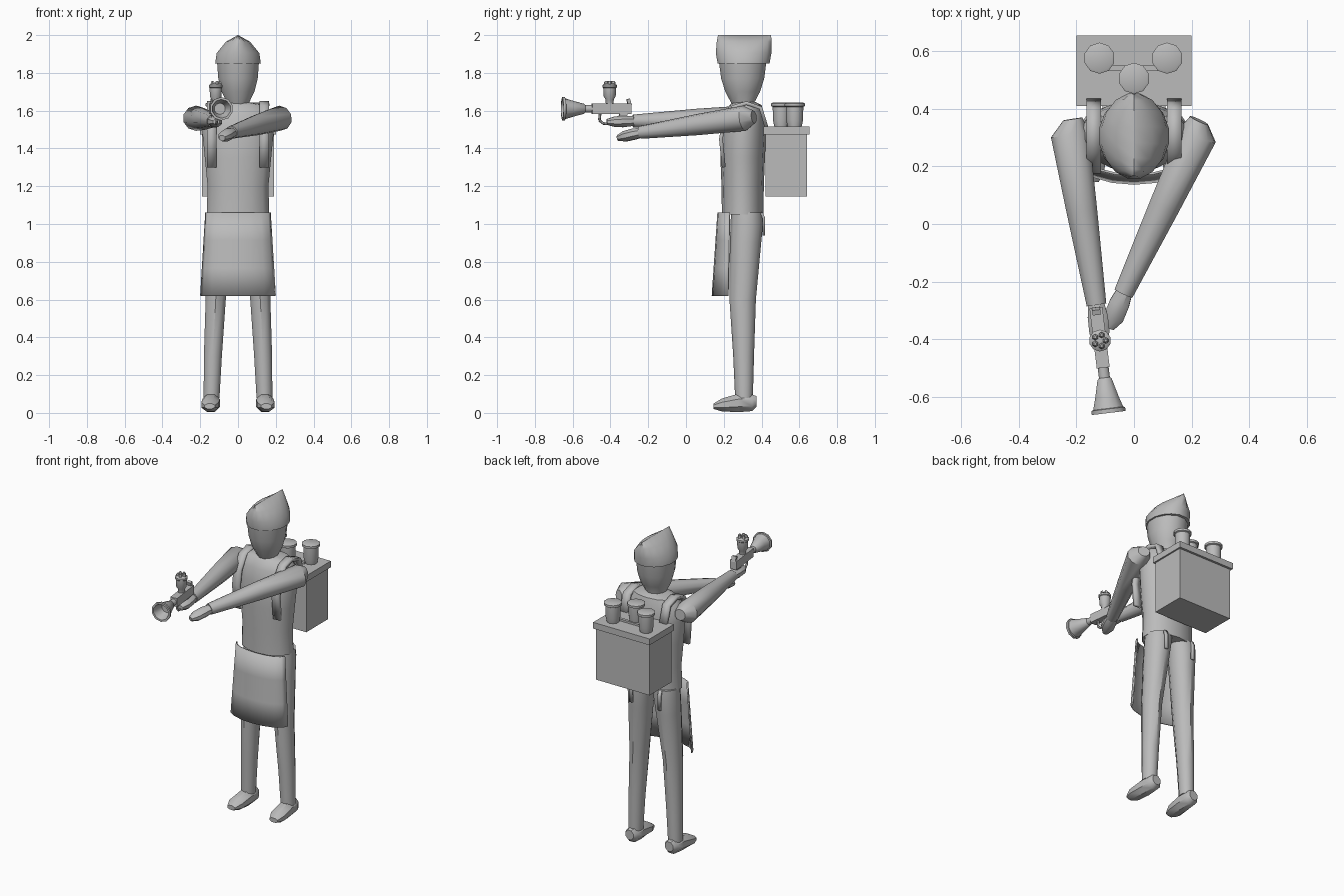
import bpy, bmesh, math
from mathutils import Vector

cube = bpy.data.objects.get("Cube")
if cube:
    bpy.data.objects.remove(cube, do_unlink=True)

grey = bpy.data.materials.new("plain grey")
grey.use_nodes = True
COLOUR = (0.5, 0.5, 0.5, 1)
grey.diffuse_color = COLOUR
grey.node_tree.nodes["Principled BSDF"].inputs["Base Color"].default_value = COLOUR


def finish(name, bm, smooth=40):
    bmesh.ops.recalc_face_normals(bm, faces=bm.faces)
    mesh = bpy.data.meshes.new(name)
    bm.to_mesh(mesh)
    bm.free()
    mesh.materials.append(grey)
    obj = bpy.data.objects.new(name, mesh)
    bpy.context.collection.objects.link(obj)
    if smooth:
        bpy.ops.object.select_all(action='DESELECT')
        obj.select_set(True)
        bpy.context.view_layer.objects.active = obj
        bpy.ops.object.shade_smooth_by_angle(angle=math.radians(smooth))
    return obj


def loft(name, rings, axis=(0, 0, 1), n=10, smooth=40):
    """Skin elliptical rings (x, y, z, half width, half depth) square to the axis."""
    d = Vector(axis).normalized()
    u = Vector((1, 0, 0)) if abs(d.z) > 0.9 else d.cross(Vector((0, 0, 1))).normalized()
    v = d.cross(u)
    bm = bmesh.new()
    loops = []
    for x, y, z, a, b in rings:
        turns = [2 * math.pi * (i + 0.5) / n for i in range(n)]
        loops.append([bm.verts.new(Vector((x, y, z)) + u * a * math.cos(t) + v * b * math.sin(t))
                      for t in turns])
    for low, high in zip(loops, loops[1:]):
        for i in range(n):
            j = (i + 1) % n
            bm.faces.new((low[i], low[j], high[j], high[i]))
    bm.faces.new(loops[0])
    bm.faces.new(loops[-1])
    bmesh.ops.remove_doubles(bm, verts=bm.verts, dist=0.0005)
    return finish(name, bm, smooth)


def box(name, centre, size, yaw=0, pitch=0):
    bm = bmesh.new()
    bmesh.ops.create_cube(bm, size=1)
    bmesh.ops.scale(bm, vec=size, verts=bm.verts)
    obj = finish(name, bm, 0)
    obj.location = centre
    obj.rotation_euler = (pitch, 0, yaw)
    return obj


def ribbon(name, x, path, width, thick):
    """Flat band following a (y, z) path."""
    bm = bmesh.new()
    rows = [[bm.verts.new((x + s * width / 2, y, z)) for s in (-1, 1)] for y, z in path]
    for a, b in zip(rows, rows[1:]):
        bm.faces.new((a[0], a[1], b[1], b[0]))
    obj = finish(name, bm)
    mod = obj.modifiers.new("thickness", 'SOLIDIFY')
    mod.thickness = thick
    mod.offset = 0
    return obj


# Torso with sloping shoulders and neck
loft("torso", [
    (0, 0.30, 1.05, 0.17, 0.11), (0, 0.30, 1.20, 0.165, 0.112),
    (0, 0.30, 1.35, 0.18, 0.118), (0, 0.305, 1.50, 0.195, 0.12),
    (0, 0.31, 1.58, 0.19, 0.105), (0, 0.315, 1.63, 0.15, 0.085),
    (0, 0.31, 1.645, 0.06, 0.06)], n=14)

# Head and folded cap
loft("head", [
    (0, 0.31, 1.60, 0.055, 0.055), (0, 0.30, 1.645, 0.062, 0.065),
    (0, 0.30, 1.70, 0.09, 0.095), (0, 0.30, 1.77, 0.108, 0.118),
    (0, 0.30, 1.86, 0.115, 0.13)], n=12)
loft("cap", [
    (0, 0.305, 1.85, 0.123, 0.14), (0, 0.305, 1.905, 0.115, 0.15),
    (0, 0.308, 1.965, 0.065, 0.148), (0, 0.31, 2.0, 0.001, 0.143)], n=16)

# Legs, feet, shoulder straps and apron ties
for side, s in (("right", -1), ("left", 1)):
    loft(side + "_leg", [
        (s * 0.14, 0.307, 0.08, 0.044, 0.047), (s * 0.133, 0.305, 0.30, 0.05, 0.055),
        (s * 0.118, 0.30, 0.60, 0.056, 0.07), (s * 0.098, 0.315, 0.90, 0.074, 0.083),
        (s * 0.092, 0.322, 1.0, 0.08, 0.086), (s * 0.085, 0.322, 1.06, 0.082, 0.084)])
    loft(side + "_foot", [
        (s * 0.14, 0.372, 0.06, 0.03, 0.032), (s * 0.14, 0.35, 0.053, 0.045, 0.047),
        (s * 0.142, 0.28, 0.053, 0.05, 0.053), (s * 0.148, 0.19, 0.042, 0.05, 0.037),
        (s * 0.15, 0.145, 0.035, 0.03, 0.015)], axis=(0, -1, 0), n=8)
    ribbon(side + "_strap", s * 0.14, [
        (0.2, 1.30), (0.185, 1.45), (0.20, 1.54), (0.25, 1.62),
        (0.32, 1.64), (0.395, 1.615), (0.43, 1.5)], 0.05, 0.02)
    ribbon(side + "_apron_tie", s * 0.1, [(0.40, 1.06), (0.412, 1.03), (0.412, 0.94)], 0.02, 0.014)

# Curved apron hanging from the waist
bm = bmesh.new()
rows = []
for k in range(4):
    t = k / 3
    half, front, edge = 0.17 + 0.027 * t, 0.17 - 0.03 * t, 0.232 - 0.008 * t
    z = 1.06 - 0.44 * t
    rows.append([bm.verts.new((half * math.sin(a), edge - (edge - front) * math.cos(a), z))
                 for a in [math.pi * (i / 8 - 0.5) for i in range(9)]])
for a, b in zip(rows, rows[1:]):
    for i in range(8):
        bm.faces.new((a[i], a[i + 1], b[i + 1], b[i]))
apron = finish("apron", bm)
mod = apron.modifiers.new("thickness", 'SOLIDIFY')
mod.thickness = 0.008
mod.offset = 0


# Arms reaching forward, ending in mitten hands
def arm(side, shoulder, wrist, finger):
    a, b, c = Vector(shoulder), Vector(wrist), Vector(finger)
    limb, palm = b - a, c - b
    back = a - limb.normalized() * 0.055
    back.x *= 0.92
    loft(side + "_arm", [(*back, 0.035, 0.035), (*a, 0.07, 0.067),
                         (*a.lerp(b, 0.45), 0.056, 0.056), (*b, 0.036, 0.034)], axis=limb)
    loft(side + "_hand", [(*a.lerp(b, 0.97), 0.028, 0.026), (*b.lerp(c, 0.3), 0.038, 0.032),
                          (*b.lerp(c, 0.7), 0.038, 0.03), (*c, 0.018, 0.016)], axis=palm, n=8)


arm("right", (-0.222, 0.31, 1.56), (-0.13, -0.28, 1.545), (-0.115, -0.42, 1.54))
arm("left", (0.222, 0.31, 1.56), (-0.036, -0.24, 1.485), (-0.085, -0.36, 1.455))

# Back box with lid, rail and three cups
box("back_box", (0, 0.53, 1.315), (0.38, 0.22, 0.34))
box("back_box_lid", (0, 0.532, 1.495), (0.40, 0.245, 0.04))
box("cup_rail", (0, 0.54, 1.52), (0.2, 0.018, 0.015))
for i, (x, y) in enumerate([(-0.12, 0.575), (0.115, 0.575), (0, 0.505)]):
    loft("cup_%d" % (i + 1), [
        (x, y, 1.51, 0.036, 0.036), (x, y, 1.55, 0.045, 0.045),
        (x, y, 1.62, 0.046, 0.046), (x, y, 1.624, 0.054, 0.054),
        (x, y, 1.638, 0.054, 0.054), (x, y, 1.642, 0.046, 0.046)], n=10)

# Sauce sprayer held in the right hand, aimed along its own slanted axis
aim = Vector((0.12, -0.99, 0)).normalized()
rear = Vector((-0.132, -0.29, 1.61))
yaw = math.atan2(aim.y, aim.x) + math.pi / 2


def along(distance, height=0):
    return rear + aim * distance + Vector((0, 0, height))


box("sprayer_body", along(0.105), (0.045, 0.21, 0.055), yaw)
box("sprayer_sight", along(0.012, 0.035), (0.028, 0.018, 0.035), yaw, 0.3)
box("sprayer_grip", along(0.05, -0.055), (0.03, 0.04, 0.08), yaw, -0.3)
loft("sprayer_horn", [
    (*along(0.20), 0.02, 0.02), (*along(0.245), 0.02, 0.02), (*along(0.25), 0.026, 0.026),
    (*along(0.31), 0.042, 0.042), (*along(0.352), 0.055, 0.055), (*along(0.354), 0.062, 0.062),
    (*along(0.368), 0.062, 0.062), (*along(0.368), 0.05, 0.05), (*along(0.30), 0.03, 0.03)],
    axis=aim, n=10)
guard = [(0.165, -0.02), (0.17, -0.06), (0.15, -0.078), (0.11, -0.08)]
for i, (p, q) in enumerate(zip(guard, guard[1:])):
    a, b = along(*p), along(*q)
    loft("trigger_guard_%d" % (i + 1), [(*a, 0.007, 0.007), (*b, 0.007, 0.007)], axis=b - a, n=6)

# Bottle standing on the sprayer, with a scalloped top
base = along(0.115)
profile = [(0.02, 0.02), (0.05, 0.022), (0.065, 0.032), (0.11, 0.034),
           (0.114, 0.038), (0.125, 0.038), (0.135, 0.025)]
loft("bottle", [(base.x, base.y, base.z + h, r, r) for h, r in profile], n=10)
for i in range(5):
    t = 2 * math.pi * i / 5
    x, y, z = base.x + 0.02 * math.cos(t), base.y + 0.02 * math.sin(t), base.z
    loft("bottle_lump_%d" % (i + 1), [
        (x, y, z + 0.12, 0.011, 0.011), (x, y, z + 0.14, 0.011, 0.011),
        (x, y, z + 0.148, 0.005, 0.005)], n=6)
